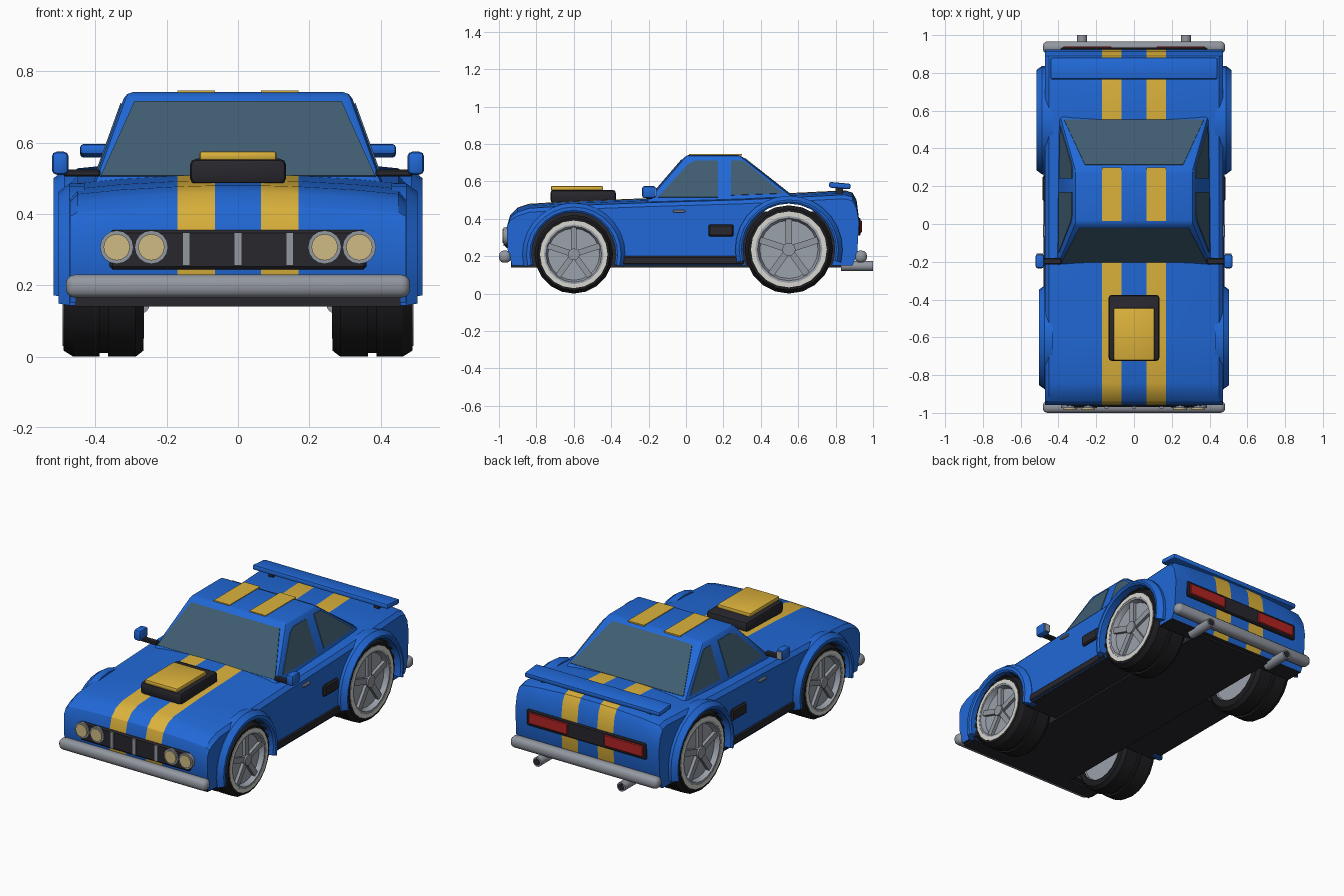
import bpy, bmesh, math
from mathutils import Vector, Matrix

if "Cube" in bpy.data.objects:
    bpy.data.objects.remove(bpy.data.objects["Cube"])

COLOURS = dict(blue=(.015, .14, .68), yellow=(.72, .45, .045), black=(.02, .02, .027),
               rubber=(.012, .012, .014), glass=(.05, .11, .165), chrome=(.29, .31, .35),
               rim_grey=(.33, .36, .41), whitewall=(.68, .67, .62), lens=(.62, .5, .23),
               red=(.45, .017, .017))
MAT = {}
for n, c in COLOURS.items():
    MAT[n] = bpy.data.materials.new(n)
    MAT[n].diffuse_color = (*c, 1)


def finish(bm, name, *mats, smooth=None):
    bmesh.ops.remove_doubles(bm, verts=bm.verts, dist=1e-5)
    bmesh.ops.recalc_face_normals(bm, faces=bm.faces)
    me = bpy.data.meshes.new(name)
    bm.to_mesh(me)
    bm.free()
    ob = bpy.data.objects.new(name, me)
    bpy.context.collection.objects.link(ob)
    for m in mats:
        me.materials.append(MAT[m])
    if smooth:
        bpy.ops.object.select_all(action='DESELECT')
        ob.select_set(True)
        bpy.context.view_layer.objects.active = ob
        bpy.ops.object.shade_smooth_by_angle(angle=math.radians(smooth))
    return ob


def box(name, mat, x, y, z, bevel=0, segs=1, tilt=0, smooth=None):
    """Box from (min, max) ranges, optionally bevelled and tilted about x."""
    bm = bmesh.new()
    size = [b - a for a, b in (x, y, z)]
    mid = Vector([(a + b) / 2 for a, b in (x, y, z)])
    bmesh.ops.create_cube(bm, size=1, matrix=Matrix.Diagonal((*size, 1)))
    if bevel:
        bmesh.ops.bevel(bm, geom=bm.edges[:], offset=bevel, segments=segs,
                        profile=.5, affect='EDGES')
    bm.transform(Matrix.Translation(mid) @ Matrix.Rotation(tilt, 4, 'X'))
    return finish(bm, name, mat, smooth=smooth)


def mx(s, a, b):
    return tuple(sorted((s * a, s * b)))


def cyl(name, mat, centre, r, depth, axis='Y', n=16):
    bm = bmesh.new()
    rot = Matrix.Rotation(math.pi / 2, 4, 'X' if axis == 'Y' else 'Y')
    bmesh.ops.create_cone(bm, cap_ends=True, segments=n, radius1=r, radius2=r, depth=depth,
                          matrix=Matrix.Translation(centre) @ rot)
    return finish(bm, name, mat, smooth=40)


def sweep(name, mat, loop, cy, cz, s, a0=0, a1=360, n=20):
    """Sweep a closed (x, radius) loop around a sideways axis."""
    bm = bmesh.new()
    full = a1 - a0 == 360
    rings = []
    for i in range(n if full else n + 1):
        a = math.radians(a0 + (a1 - a0) * i / n)
        rings.append([bm.verts.new((s * x, cy + r * math.cos(a), cz + r * math.sin(a)))
                      for x, r in loop])
    k = len(loop)
    for i in range(n):
        p, q = rings[i], rings[(i + 1) % len(rings)]
        for j in range(k):
            bm.faces.new((p[j], p[(j + 1) % k], q[(j + 1) % k], q[j]))
    if not full:
        bm.faces.new(rings[0])
        bm.faces.new(rings[-1])
    return finish(bm, name, mat, smooth=25)


def plate(name, mat, pts, out, t=.004):
    """Thin plate lying on a surface, thickened along the outward direction."""
    bm = bmesh.new()
    o = Vector(out).normalized() * t
    lo = [bm.verts.new(Vector(p) - o) for p in pts]
    hi = [bm.verts.new(Vector(p) + o) for p in pts]
    bm.faces.new(lo)
    bm.faces.new(hi)
    for i in range(len(pts)):
        j = (i + 1) % len(pts)
        bm.faces.new((lo[i], lo[j], hi[j], hi[i]))
    return finish(bm, name, mat)


# Wheel data: name, y, axle height, tyre radius, arch radius, flare radius, flare x
FLOOR = .15
WHEELS = [('front', -.6, .21, .21, .225, .275, .503), ('rear', .55, .236, .236, .245, .287, .517)]

# Body shell: side profile with arches, lofted across the width, stripes as columns
upper = [(.89, FLOOR), (.915, .21), (.925, .40), (.912, .50), (.89, .54), (.85, .552), (.55, .537),
         (.3, .525), (-.2, .51), (-.6, .495), (-.84, .48), (-.90, .46), (-.94, .42), (-.957, .36),
         (-.955, .24), (-.93, FLOOR)]
lower = []
for _, wy, wz, _, ar, _, _ in WHEELS:
    a = math.asin((wz - FLOOR) / ar)
    for i in range(17):
        t = math.pi + a - (math.pi + 2 * a) * i / 16
        lower.append((wy + ar * math.cos(t), wz + ar * math.sin(t)))
bm = bmesh.new()
half = [(.065, 0), (.17, .003), (.33, .012), (.45, .024), (.47, .045)]
cols = [(-x, d) for x, d in reversed(half)] + half
secs = []
for x, d in cols:
    pts = [(y, z - d * min(1, max(0, (z - .36) / .1))) for y, z in upper] + lower
    secs.append([bm.verts.new((x, y, z)) for y, z in pts])
k, top = len(secs[0]), len(upper) - 1
for c in range(len(cols) - 1):
    xm = abs(cols[c][0] + cols[c + 1][0]) / 2
    for j in range(k):
        f = bm.faces.new((secs[c][j], secs[c][(j + 1) % k],
                          secs[c + 1][(j + 1) % k], secs[c + 1][j]))
        f.material_index = 2 if j >= top else (1 if .065 < xm < .17 else 0)
bm.faces.new(secs[0])
bm.faces.new(secs[-1])
finish(bm, 'body_shell', 'blue', 'yellow', 'black', smooth=28)

# Underbody between the wheels
box('chassis', 'black', (-.25, .25), (-.9, .86), (.14, .44))
box('front_valance', 'black', (-.455, .455), (-.935, -.85), (.14, .17))

# Cabin: sloped planes as functions of height
ROOF = .742
sx = lambda z: .405 - (z - .49) * .36
fy = lambda z: -.215 + .86 * (z - .49)
ry = lambda z: .57 - 1.273 * (z - .52)
bm = bmesh.new()
ring = lambda zf, zr: [bm.verts.new(p) for p in (
    (-sx(zf), fy(zf), zf), (sx(zf), fy(zf), zf), (sx(zr), ry(zr), zr), (-sx(zr), ry(zr), zr))]
b, t = ring(.46, .49), ring(ROOF, ROOF)
bm.faces.new(b)
bm.faces.new(t)
for i in range(4):
    bm.faces.new((b[i], b[(i + 1) % 4], t[(i + 1) % 4], t[i]))
bmesh.ops.recalc_face_normals(bm, faces=bm.faces)
bmesh.ops.bevel(bm, geom=bm.edges[:], offset=.02, segments=2, profile=.5, affect='EDGES')
finish(bm, 'cabin', 'blue', smooth=25)

# Glass
plate('windshield', 'glass', [(x, fy(z), z) for x, z in
      ((-.385, .505), (.385, .505), (.29, .715), (-.29, .715))], (0, -1, .86))
plate('rear_window', 'glass', [(x, ry(z), z) for x, z in
      ((-.37, .535), (.37, .535), (.26, .722), (-.26, .722))], (0, 1, 1.273))
for s in (-1, 1):
    for n, pts in (('front', ((-.15, .515), (.17, .515), (.17, .71), (.05, .71), (.01, .69))),
                   ('rear', ((.24, .525), (.52, .535), (.33, .69), (.30, .71), (.24, .71)))):
        plate(n + '_side_window', 'glass', [(s * sx(z), y, z) for y, z in pts], (s, 0, .36))
    # Roof stripes
    box('roof_stripe', 'yellow', mx(s, .065, .17), (.015, .30), (ROOF - .004, ROOF + .004))

# Wheels and flares
for s in (-1, 1):
    for n, wy, wz, R, ar, fr, fx in WHEELS:
        cx = .377
        tyre = [(-.112, .75), (-.112, .92), (-.09, 1), (-.012, 1), (-.012, .95), (.012, .95),
                (.012, 1), (.085, 1), (.112, .92), (.112, .75)]
        rim = [(-.1, 0), (-.1, .73), (-.113, .76), (.113, .76), (.113, .71), (.085, .66), (.085, 0)]
        wall = [(.105, .86), (.115, .86), (.115, .76), (.105, .76)]
        for part, mat, loop in (('tyre', 'rubber', tyre), ('rim', 'rim_grey', rim),
                                ('whitewall', 'whitewall', wall)):
            sweep(f'{n}_{part}', mat, [(cx + x, r * R) for x, r in loop], wy, wz, s)
        cyl(n + '_hub', 'chrome', (s * (cx + .095), wy, wz), .15 * R, .035, 'X', 12)
        for i in range(5):
            sp = box(n + '_spoke', 'chrome', mx(s, .08, .103), (-.075 * R, .075 * R),
                     (.1 * R, .69 * R))
            sp.data.transform(Matrix.Translation((s * cx, wy, wz)) @
                              Matrix.Rotation(math.radians(72 * i), 4, 'X'))
        sweep(n + '_flare', 'blue', [(.43, ar), (fx - .008, ar), (fx, ar + .01), (fx, fr - .022),
              (fx - .03, fr), (.43, fr)], wy, wz, s, -14, 194, 16)

# Bumpers
for n, y in (('front', -.968), ('rear', .935)):
    box(n + '_bumper', 'chrome', (-.483, .483), (y - .032, y + .032), (.165, .23),
        .026, 3, smooth=40)

# Grille, bars and headlights
box('grille', 'black', (-.36, .36), (-.968, -.94), (.245, .355), .008)
for x in (-.145, 0, .145):
    box('grille_bar', 'chrome', (x - .011, x + .011), (-.976, -.96), (.255, .348))
for x in (-.34, -.243, .243, .34):
    cyl('headlight_ring', 'chrome', (x, -.96, .307), .047, .03)
    cyl('headlight_lens', 'lens', (x, -.965, .307), .037, .032)

# Tail panel and lamps
box('tail_panel', 'black', (-.39, .39), (.90, .934), (.31, .405), .006)
for s in (-1, 1):
    box('tail_lamp', 'red', mx(s, .12, .375), (.92, .94), (.325, .392), .004)
    # Exhausts
    cyl('exhaust', 'chrome', (s * .275, .915, .147), .027, .17)
    cyl('exhaust_bore', 'black', (s * .275, .917, .147), .02, .168)
    # Spoiler posts
    box('spoiler_post', 'black', mx(s, .33, .36), (.80, .84), (.52, .57))
    # Mirrors
    box('mirror', 'blue', mx(s, .475, .522), (-.235, -.16), (.51, .575), .014, 2, smooth=40)
    box('mirror_glass', 'rim_grey', mx(s, .482, .515), (-.17, -.157), (.52, .565))
    box('mirror_arm', 'black', mx(s, .385, .49), (-.215, -.18), (.505, .525), .005)
    # Side trim
    box('sill', 'black', mx(s, .44, .478), (-.35, .31), (.155, .2), .006)
    box('side_vent', 'black', mx(s, .45, .485), (.12, .255), (.305, .37), .008)
    box('door_handle', 'chrome', mx(s, .46, .483), (-.07, -.005), (.433, .447), .004)

# Spoiler and hood scoop
box('spoiler', 'blue', (-.443, .443), (.765, .88), (.562, .592), .01, 2, math.radians(-5), 40)
box('scoop_base', 'black', (-.135, .135), (-.725, -.375), (.483, .555), .018, 2, smooth=40)
box('scoop_top', 'yellow', (-.108, .108), (-.722, -.445), (.55, .576), .008, 2, smooth=40)

for m in bpy.data.materials:
    if m.users and not m.is_grease_pencil:
        m.use_nodes = True
        m.node_tree.nodes["Principled BSDF"].inputs["Base Color"].default_value = m.diffuse_color
